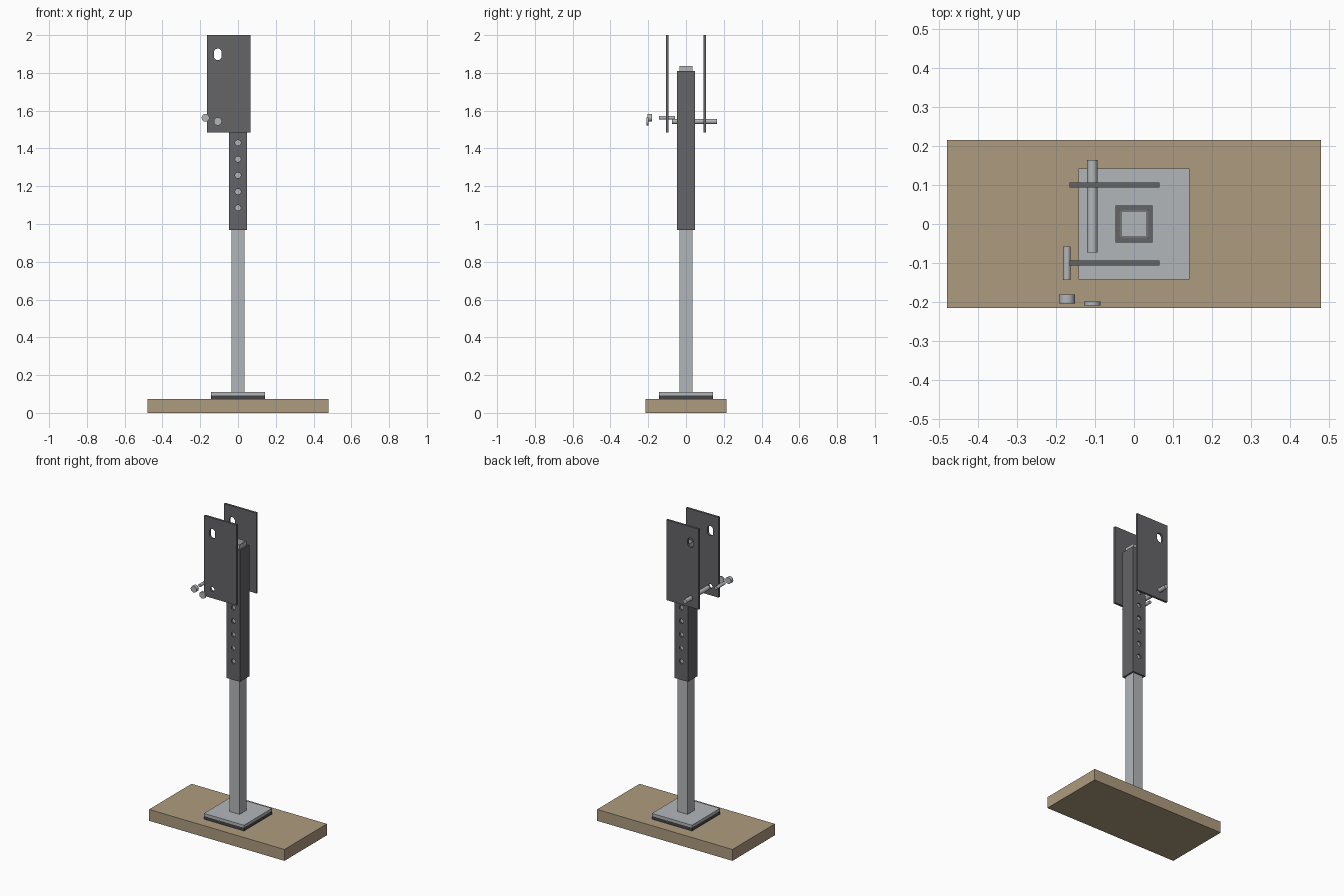
import bpy, bmesh, math
from mathutils import Matrix, Vector

if "Cube" in bpy.data.objects:
    bpy.data.objects.remove(bpy.data.objects["Cube"])


def material(name, rgb):
    m = bpy.data.materials.new(name)
    m.diffuse_color = (*rgb, 1)
    m.use_nodes = True
    m.node_tree.nodes["Principled BSDF"].inputs["Base Color"].default_value = m.diffuse_color
    return m


WOOD = material("wood", (0.42, 0.33, 0.21))
STEEL = material("galvanised_steel", (0.45, 0.47, 0.49))
DARK = material("dark_paint", (0.13, 0.13, 0.14))
RUBBER = material("rubber", (0.06, 0.06, 0.065))


def finish(bm, name, mat=None):
    bmesh.ops.recalc_face_normals(bm, faces=bm.faces)
    me = bpy.data.meshes.new(name)
    bm.to_mesh(me)
    bm.free()
    ob = bpy.data.objects.new(name, me)
    bpy.context.collection.objects.link(ob)
    if mat:
        me.materials.append(mat)
    return ob


def box(name, lo, hi, mat=None):
    lo, hi = Vector(lo), Vector(hi)
    bm = bmesh.new()
    bmesh.ops.create_cube(bm, size=1, matrix=Matrix.Translation((lo + hi) / 2)
                          @ Matrix.Diagonal((*(hi - lo), 1)))
    return finish(bm, name, mat)


def square_tube(name, outer, inner, z0, z1, mat):
    bm = bmesh.new()
    corners = [(-1, -1), (1, -1), (1, 1), (-1, 1)]
    rings = [[bm.verts.new((x * h, y * h, z)) for x, y in corners]
             for h, z in ((outer, z0), (outer, z1), (inner, z1), (inner, z0))]
    for a, b in zip(rings, rings[1:] + rings[:1]):
        for i in range(4):
            j = (i + 1) % 4
            bm.faces.new((a[i], a[j], b[j], b[i]))
    return finish(bm, name, mat)


def rod(name, x, z, r, y0, y1, mat=None, stretch=0, n=24):
    """Prism along y; stretch turns the circle into a vertical slot."""
    bm = bmesh.new()
    pts = []
    for half in (0, 1):
        for i in range(n // 2 + (1 if stretch else 0)):
            a = math.pi * half + 2 * math.pi * i / n
            pts.append((x + r * math.cos(a),
                        z + r * math.sin(a) + (-stretch if half else stretch)))
    f = bm.faces.new([bm.verts.new((px, y0, pz)) for px, pz in pts])
    ext = bmesh.ops.extrude_face_region(bm, geom=[f])["geom"]
    bmesh.ops.translate(bm, vec=(0, y1 - y0, 0),
                        verts=[v for v in ext if isinstance(v, bmesh.types.BMVert)])
    ob = finish(bm, name, mat)
    if mat:
        bpy.ops.object.select_all(action='DESELECT')
        ob.select_set(True)
        bpy.context.view_layer.objects.active = ob
        bpy.ops.object.shade_smooth_by_angle(angle=math.radians(35))
    return ob


def cut(target, cutters):
    for c in cutters:
        m = target.modifiers.new("hole", 'BOOLEAN')
        m.operation, m.solver, m.object = 'DIFFERENCE', 'EXACT', c
        c.hide_render = True
    bpy.context.view_layer.update()
    me = bpy.data.meshes.new_from_object(
        target.evaluated_get(bpy.context.evaluated_depsgraph_get()))
    target.modifiers.clear()
    target.data = me


def discard(cutters):
    for c in cutters:
        bpy.data.objects.remove(c)


# Base: timber board, rubber pad, steel foot plate
box("timber_board", (-0.48, -0.215, 0), (0.48, 0.215, 0.073), WOOD)
box("rubber_pad", (-0.142, -0.142, 0.073), (0.142, 0.142, 0.093), RUBBER)
box("foot_plate", (-0.142, -0.142, 0.093), (0.142, 0.142, 0.11), STEEL)

# Telescoping post
square_tube("inner_post", 0.0355, 0.0315, 0.11, 1.837, STEEL)
sleeve = square_tube("outer_sleeve", 0.047, 0.037, 0.967, 1.81, DARK)
holes = [rod("cutter", 0, 1.085 + 0.0862 * i, 0.015, -0.1, 0.1) for i in range(8)]
cut(sleeve, holes)
discard(holes)

# Pair of side plates with slot and pin hole
PIN_X, PIN_Z = -0.107, 1.543
cutters = [rod("cutter", PIN_X, 1.898, 0.0205, -0.3, 0.3, stretch=0.01),
           rod("cutter", PIN_X, PIN_Z, 0.0145, -0.3, 0.3)]
for side, s in (("front", -1), ("back", 1)):
    y0, y1 = sorted((s * 0.0935, s * 0.107))
    plate = box(side + "_side_plate", (-0.165, y0, 1.485), (0.065, y1, 2.0), DARK)
    cut(plate, cutters)
discard(cutters)

# Loose pin and bolt with their separated heads
rod("long_pin", PIN_X, PIN_Z, 0.0137, -0.073, 0.164, STEEL)
rod("long_pin_head", PIN_X, PIN_Z, 0.0215, -0.209, -0.199, STEEL)
rod("short_bolt", -0.172, 1.562, 0.0098, -0.143, -0.058, STEEL)
rod("short_bolt_head", -0.172, 1.562, 0.0205, -0.204, -0.181, STEEL)
